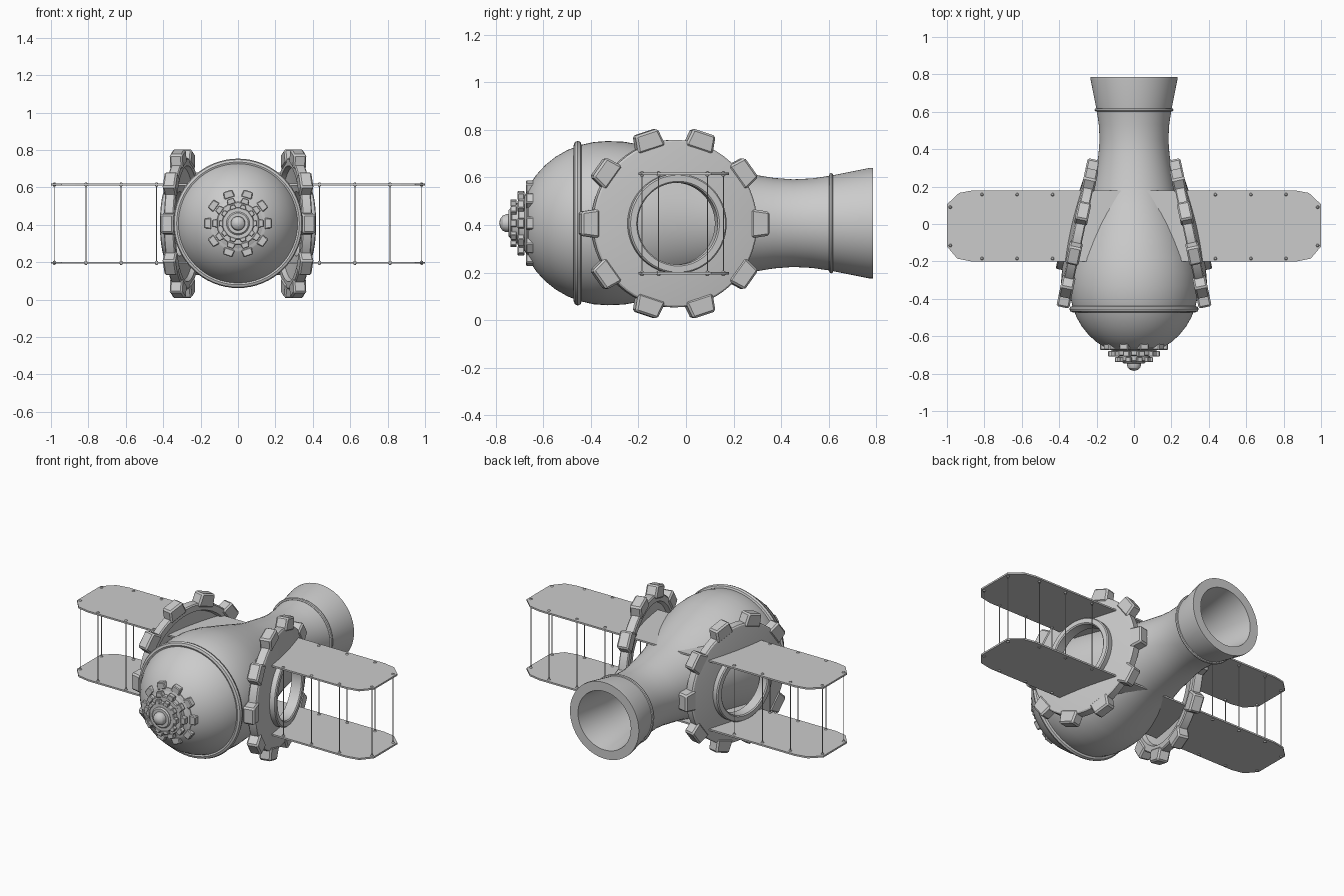
import bpy, bmesh
from math import radians, cos, sin, pi, sqrt
from mathutils import Matrix, Vector

if "Cube" in bpy.data.objects:
    bpy.data.objects.remove(bpy.data.objects["Cube"])

CZ = 0.408
ALONG_Y = Matrix.Translation((0, 0, CZ)) @ Matrix.Rotation(radians(-90), 4, 'X')
MIRROR = Matrix.Scale(-1, 4, (1, 0, 0))


def finish(name, bm, matrix=Matrix(), smooth=True):
    bm.transform(matrix)
    bmesh.ops.recalc_face_normals(bm, faces=bm.faces)
    me = bpy.data.meshes.new(name)
    bm.to_mesh(me)
    bm.free()
    ob = bpy.data.objects.new(name, me)
    bpy.context.collection.objects.link(ob)
    if smooth:
        bpy.ops.object.select_all(action='DESELECT')
        ob.select_set(True)
        bpy.context.view_layer.objects.active = ob
        bpy.ops.object.shade_smooth_by_angle(angle=radians(30))
    return ob


def lathe(bm, profile, n=48, closed=False):
    """Revolve (radius, axial) points about local z."""
    rings = []
    for r, h in profile:
        if r < 1e-5:
            rings.append([bm.verts.new((0, 0, h))] * n)
        else:
            rings.append([bm.verts.new((r * cos(2 * pi * i / n), r * sin(2 * pi * i / n), h))
                          for i in range(n)])
    pairs = list(zip(rings, rings[1:]))
    if closed:
        pairs.append((rings[-1], rings[0]))
    for a, b in pairs:
        for i in range(n):
            j = (i + 1) % n
            bm.faces.new(list(dict.fromkeys((a[i], a[j], b[j], b[i]))))


def teeth(bm, r0, r1, width, h0, h1, start, count=10):
    """Tapered, bevelled teeth round local z."""
    for k in range(count):
        t = bmesh.new()
        bmesh.ops.create_cube(t, size=1)
        for v in t.verts:
            w = width * (0.9 if v.co.x > 0 else 1.1)
            v.co = Vector((r1 if v.co.x > 0 else r0, v.co.y * w, h1 if v.co.z > 0 else h0))
        bmesh.ops.bevel(t, geom=t.edges[:], offset=width * 0.08, segments=1, affect='EDGES')
        t.transform(Matrix.Rotation(start + 2 * pi * k / count, 4, 'Z'))
        me = bpy.data.meshes.new("tmp")
        t.to_mesh(me)
        t.free()
        bm.from_mesh(me)
        bpy.data.meshes.remove(me)


def ring_profile(r, h, a, b):
    """Rounded cross-section for a band."""
    return [(r + a * cos(2 * pi * i / 8), h + b * sin(2 * pi * i / 8)) for i in range(8)]


# Body: domed front, tapering tail with a hollow end
dome = [(0.345 * sin(radians(t)), -0.33 - 0.37 * cos(radians(t))) for t in range(0, 91, 9)]
tail = [(0.342, -0.26), (0.328, -0.18), (0.302, -0.09), (0.272, 0.01), (0.243, 0.1),
        (0.22, 0.19), (0.203, 0.29), (0.19, 0.37), (0.184, 0.45), (0.188, 0.53),
        (0.2, 0.61), (0.232, 0.77), (0.232, 0.785), (0.178, 0.785), (0.165, 0.7),
        (0.15, 0.55), (0.15, 0.15), (0, 0.15)]
bm = bmesh.new()
lathe(bm, dome + tail, 64)
finish("body", bm, ALONG_Y)

# Raised bands
for name, r, h, a, b in (("front_band", 0.328, -0.455, 0.018, 0.017),
                         ("tail_band", 0.2, 0.61, 0.011, 0.009)):
    bm = bmesh.new()
    lathe(bm, ring_profile(r, h, a, b), 64, True)
    finish(name, bm, ALONG_Y)

# Stacked nose gears
for i, (r, h0, h1) in enumerate(((0.182, -0.67, -0.642), (0.138, -0.705, -0.682),
                                 (0.102, -0.735, -0.715))):
    bm = bmesh.new()
    lathe(bm, [(0, h0), (r * 0.8, h0), (r * 0.84, h0 + 0.004), (r * 0.84, h1 + 0.025), (0, h1 + 0.025)])
    teeth(bm, r * 0.78, r, r * 0.3, h0 - 0.003, h1 + 0.003, 0)
    finish(f"nose_gear_{i + 1}", bm, ALONG_Y)

# Nose knob
bm = bmesh.new()
lathe(bm, [(0, -0.785), (0.018, -0.781), (0.032, -0.77), (0.038, -0.755), (0.038, -0.745),
           (0.055, -0.745), (0.062, -0.738), (0.062, -0.7), (0, -0.7)], 32)
finish("nose_knob", bm, ALONG_Y)

# Tilted side gears with a raised hub around an open hole
place = (Matrix.Translation((0.297, -0.05, CZ - 0.002)) @ Matrix.Rotation(radians(12), 4, 'Z')
         @ Matrix.Rotation(radians(90), 4, 'Y'))
for side, flip in (("right", Matrix()), ("left", MIRROR)):
    bm = bmesh.new()
    lathe(bm, [(0.352, -0.022), (0.352, 0.022), (0.345, 0.028), (0.21, 0.045),
               (0.172, 0.045), (0.172, 0.015), (0.3, -0.005), (0.31, -0.028), (0.345, -0.028)],
          60, True)
    teeth(bm, 0.325, 0.404, 0.112, -0.035, 0.035, pi / 2)
    finish(side + "_gear", bm, flip @ place)
    bm = bmesh.new()
    lathe(bm, [(0.21, 0.03), (0.21, 0.074), (0.204, 0.08), (0.178, 0.08), (0.172, 0.074),
               (0.172, 0.03)], 60, True)
    finish(side + "_gear_hub", bm, flip @ place)

# Two flat wings running through the body
tip = [(0.87, -0.2), (0.945, -0.185), (1.0, -0.12), (1.0, 0.105), (0.935, 0.166), (0.86, 0.18)]
outline = tip + [(-x, y) for x, y in reversed(tip)]
WING_Z = {"lower": 0.197, "upper": 0.615}
for name, z in WING_Z.items():
    bm = bmesh.new()
    f = bm.faces.new([bm.verts.new((x, y, z - 0.005)) for x, y in outline])
    up = bmesh.ops.extrude_face_region(bm, geom=[f])["geom"]
    bmesh.ops.translate(bm, vec=(0, 0, 0.01), verts=[v for v in up if isinstance(v, bmesh.types.BMVert)])
    finish(name + "_wing", bm, smooth=False)

# Wire struts and their rivets between the wings
spots = [(x, y) for x in (0.435, 0.625, 0.813) for y in (-0.185, 0.157)] + [(0.982, -0.115), (0.982, 0.09)]
for side, flip in (("right", Matrix()), ("left", MIRROR)):
    wires, rivets = bmesh.new(), bmesh.new()
    for x, y in spots:
        bmesh.ops.create_cone(wires, cap_ends=True, segments=6, radius1=0.0025, radius2=0.0025,
                              depth=0.418, matrix=Matrix.Translation((x, y, 0.406)))
        for z in WING_Z.values():
            bmesh.ops.create_uvsphere(rivets, u_segments=10, v_segments=6, radius=0.01,
                                      matrix=Matrix.Translation((x, y, z)) @ Matrix.Diagonal((1, 1, 1.2, 1)))
    finish(side + "_wires", wires, flip)
    finish(side + "_rivets", rivets, flip)
